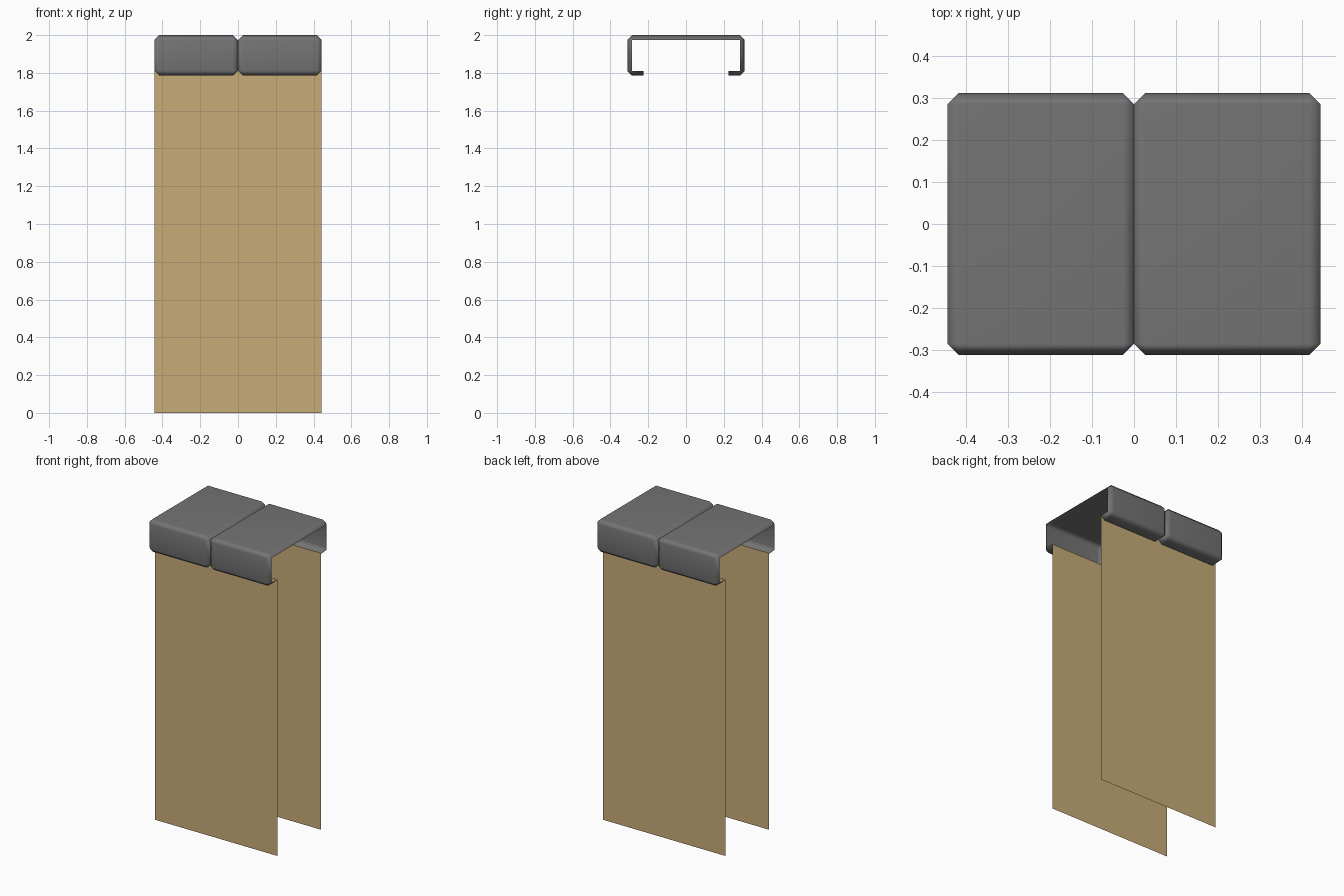
import bpy
import bmesh
from mathutils import Vector

cube = bpy.data.objects.get("Cube")
if cube:
    bpy.data.objects.remove(cube, do_unlink=True)

HALF_X, HALF_Y = 0.443, 0.311      # overall half sizes
TOP, CAP_BOTTOM = 2.0, 1.785
BEVEL = 0.026
LIP_Y = 0.225                      # inner edge of the lips, where the panels hang


def material(name, rgb):
    mat = bpy.data.materials.new(name)
    mat.use_nodes = True
    color = (*rgb, 1.0)
    mat.diffuse_color = color
    bsdf = mat.node_tree.nodes["Principled BSDF"]
    bsdf.inputs["Base Color"].default_value = color
    bsdf.inputs["Roughness"].default_value = 0.8
    return mat


def add_object(name, bm, mat):
    mesh = bpy.data.meshes.new(name)
    bm.to_mesh(mesh)
    bm.free()
    mesh.materials.append(mat)
    obj = bpy.data.objects.new(name, mesh)
    bpy.context.collection.objects.link(obj)
    return obj


def add_cap(name, center_x, mat):
    """Bevelled box shell, open at both ends, with two lips underneath."""
    bm = bmesh.new()
    bmesh.ops.create_cube(bm, size=1.0)
    bmesh.ops.scale(bm, vec=(HALF_X, 2 * HALF_Y, TOP - CAP_BOTTOM), verts=bm.verts)
    bmesh.ops.translate(bm, vec=(center_x, 0, (TOP + CAP_BOTTOM) / 2), verts=bm.verts)
    bmesh.ops.bevel(bm, geom=bm.edges[:], offset=BEVEL, segments=1, affect='EDGES')
    bm.normal_update()

    # Open the ends
    ends = [f for f in bm.faces if abs(f.normal.x) > 0.95]
    bmesh.ops.delete(bm, geom=ends, context='FACES')

    # Cut the slot in the underside, leaving the lips
    def underside():
        return [f for f in bm.faces
                if f.normal.z < -0.5 and abs(f.normal.y) < 0.1]

    for side in (-1, 1):
        faces = underside()
        edges = {e for f in faces for e in f.edges}
        verts = {v for f in faces for v in f.verts}
        bmesh.ops.bisect_plane(bm, geom=[*verts, *edges, *faces],
                               plane_co=Vector((0, side * LIP_Y, 0)),
                               plane_no=Vector((0, 1, 0)))
        bm.normal_update()
    slot = [f for f in underside() if abs(f.calc_center_median().y) < LIP_Y]
    bmesh.ops.delete(bm, geom=slot, context='FACES')

    obj = add_object(name, bm, mat)
    bpy.ops.object.select_all(action='DESELECT')
    obj.select_set(True)
    bpy.context.view_layer.objects.active = obj
    bpy.ops.object.shade_smooth_by_angle(angle=1.1)
    weighted = obj.modifiers.new("weighted_normals", 'WEIGHTED_NORMAL')
    weighted.keep_sharp = True


def add_panel(name, side, mat):
    """Thin upright sheet hanging from a lip, facing outward."""
    bm = bmesh.new()
    top = CAP_BOTTOM + BEVEL
    corners = [(-HALF_X, 0), (HALF_X, 0), (HALF_X, top), (-HALF_X, top)]
    face = bm.faces.new([bm.verts.new((x, side * LIP_Y, z)) for x, z in corners])
    if side > 0:
        face.normal_flip()
    add_object(name, bm, mat)


grey = material("dark_grey", (0.175, 0.175, 0.175))
tan = material("tan", (0.58, 0.41, 0.19))

# Two caps side by side
add_cap("right_cap", -HALF_X / 2, grey)
add_cap("left_cap", HALF_X / 2, grey)

# Hanging panels
add_panel("front_panel", -1, tan)
add_panel("back_panel", 1, tan)
